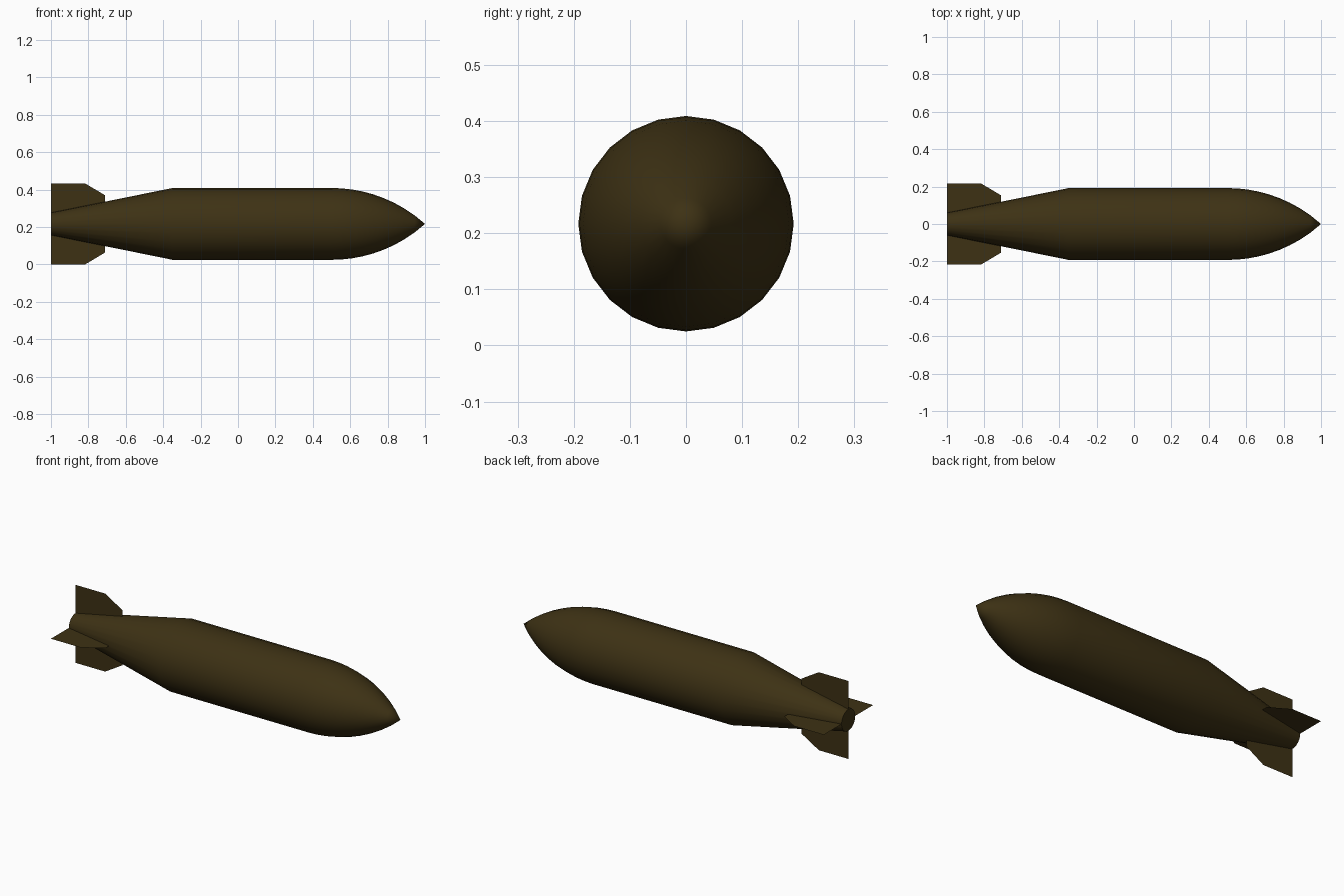
import bpy, bmesh
from math import sqrt, cos, sin, pi

if "Cube" in bpy.data.objects:
    bpy.data.objects.remove(bpy.data.objects["Cube"])

CZ, R, SIDES = 0.217, 0.192, 24

mat = bpy.data.materials.new("dark_olive")
mat.diffuse_color = (0.047, 0.031, 0.007, 1)
mat.use_nodes = True
mat.node_tree.nodes["Principled BSDF"].inputs["Base Color"].default_value = mat.diffuse_color


def finish(bm, name, smooth):
    mesh = bpy.data.meshes.new(name)
    bm.to_mesh(mesh)
    bm.free()
    obj = bpy.data.objects.new(name, mesh)
    bpy.context.collection.objects.link(obj)
    obj.location.z = CZ
    mesh.materials.append(mat)
    for p in mesh.polygons:
        p.use_smooth = smooth and len(p.vertices) <= 4
    return obj


# Body: lathed tail cone, straight barrel and circular-arc nose
nose_start, nose_len, steps = 0.5, 0.5, 9
arc = (nose_len ** 2 + R ** 2) / (2 * R)
profile = [(-1.0, 0.06), (-0.35, R)]
for i in range(steps):
    d = nose_len * i / steps
    profile.append((nose_start + d, sqrt(arc ** 2 - d ** 2) - arc + R))

bm = bmesh.new()
rings = [[bm.verts.new((x, r * sin(2 * pi * k / SIDES), r * cos(2 * pi * k / SIDES)))
          for k in range(SIDES)] for x, r in profile]
for a, b in zip(rings, rings[1:]):
    for k in range(SIDES):
        n = (k + 1) % SIDES
        bm.faces.new((a[k], a[n], b[n], b[k]))
tip = bm.verts.new((1, 0, 0))
for k in range(SIDES):
    bm.faces.new((rings[-1][k], rings[-1][(k + 1) % SIDES], tip))
bm.faces.new(rings[0])
bmesh.ops.recalc_face_normals(bm, faces=bm.faces)
finish(bm, "body", True)

# Four flat sheet fins around the tail
outline = [(-1, 0.058), (-1, 0.217), (-0.818, 0.217), (-0.711, 0.153), (-0.711, 0.117)]
for i, side in enumerate(("top", "right", "bottom", "left")):
    c, s = cos(i * pi / 2), sin(i * pi / 2)
    bm = bmesh.new()
    bm.faces.new([bm.verts.new((x, r * s, r * c)) for x, r in outline])
    finish(bm, side + "_fin", False)
